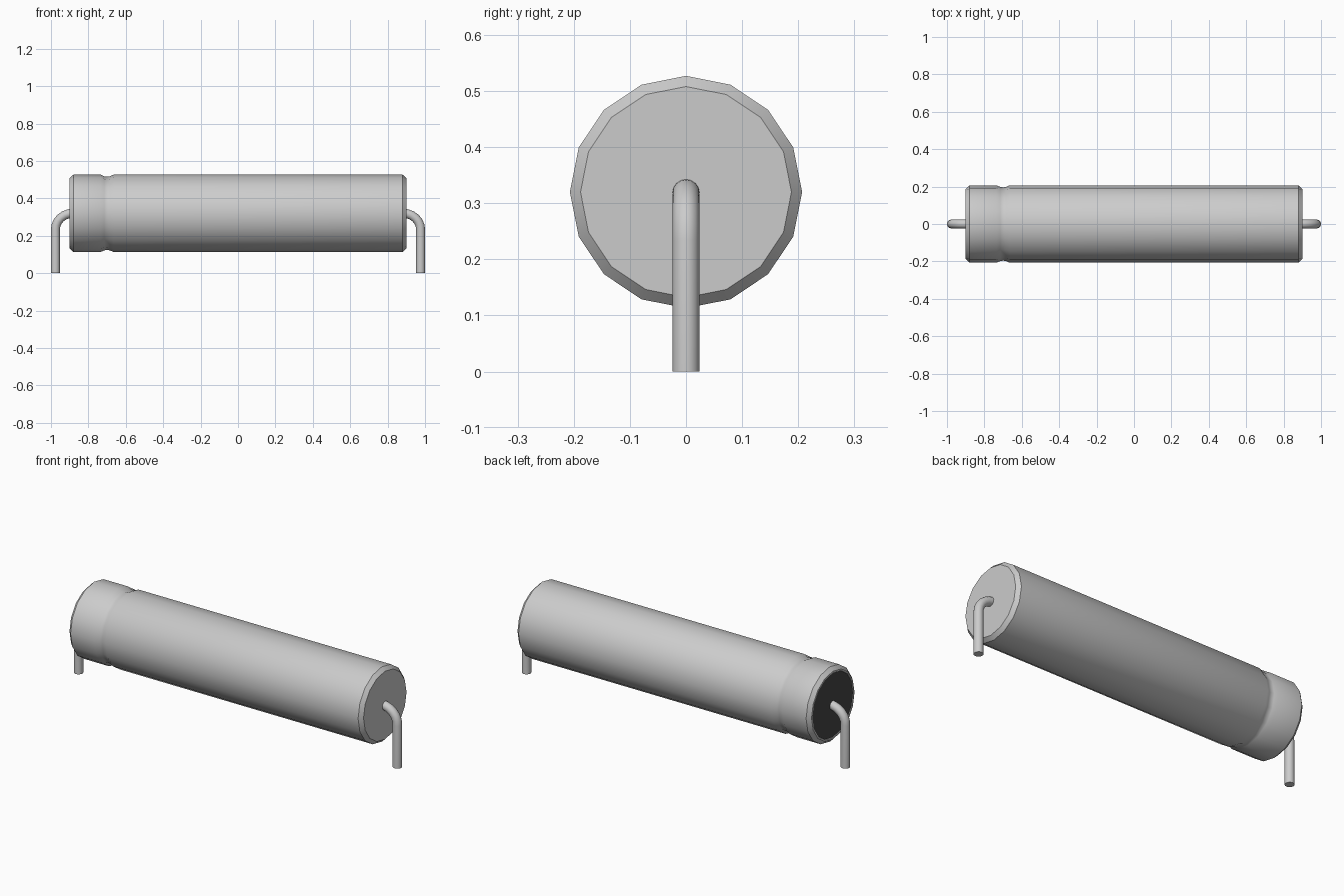
import bpy, bmesh, math
from mathutils import Vector

if "Cube" in bpy.data.objects:
    bpy.data.objects.remove(bpy.data.objects["Cube"], do_unlink=True)

AXIS_Z = 0.32      # height of the can's axis
SIDES = 16


def material(name, rgb):
    m = bpy.data.materials.new(name)
    m.use_nodes = True
    m.diffuse_color = (*rgb, 1)
    m.node_tree.nodes["Principled BSDF"].inputs["Base Color"].default_value = (*rgb, 1)
    return m


metal = material("light grey metal", (0.6, 0.6, 0.6))
rubber = material("dark rubber", (0.06, 0.06, 0.06))


def tube(name, rings, mats, cap_slots=(0, 0)):
    """Skin a list of vertex rings and close both ends."""
    bm = bmesh.new()
    loops = [[bm.verts.new(p) for p in ring] for ring in rings]
    n = len(loops[0])
    for a, b in zip(loops, loops[1:]):
        for i in range(n):
            j = (i + 1) % n
            bm.faces.new((a[i], a[j], b[j], b[i]))
    for loop, slot in zip((loops[0], loops[-1]), cap_slots):
        bm.faces.new(loop).material_index = slot
    bmesh.ops.recalc_face_normals(bm, faces=bm.faces)
    mesh = bpy.data.meshes.new(name)
    bm.to_mesh(mesh)
    bm.free()
    for m in mats:
        mesh.materials.append(m)
    obj = bpy.data.objects.new(name, mesh)
    bpy.context.collection.objects.link(obj)
    bpy.ops.object.select_all(action='DESELECT')
    obj.select_set(True)
    bpy.context.view_layer.objects.active = obj
    bpy.ops.object.shade_smooth_by_angle(angle=math.radians(35))
    return obj


# Can: lathed along x, bevelled ends, crimped groove, dark seal at one end
profile = [(-0.897, 0.178), (-0.90, 0.18), (-0.90, 0.188), (-0.88, 0.207),
           (-0.735, 0.207), (-0.715, 0.198), (-0.70, 0.196), (-0.685, 0.198),
           (-0.665, 0.207), (0.88, 0.207), (0.90, 0.188)]
can_rings = [[(x, r * math.sin(2 * math.pi * i / SIDES),
               AXIS_Z + r * math.cos(2 * math.pi * i / SIDES)) for i in range(SIDES)]
             for x, r in profile]
tube("can", can_rings, [metal, rubber], cap_slots=(1, 0))


# Wire leads: out of each end, then bent down to the ground
def lead(name, side, radius=0.024, sides=16, steps=6):
    path = [((0.976, 0.0), 0.0)]
    for k in range(steps + 1):
        a = math.pi / 2 * k / steps
        path.append(((0.88 + 0.096 * math.cos(a), 0.235 + 0.086 * math.sin(a)), a))
    rings = []
    for (x, z), a in path:
        out = Vector((side * math.cos(a), 0, math.sin(a)))
        across = Vector((0, 1, 0))
        centre = Vector((side * x, 0, z))
        rings.append([centre + radius * (out * math.cos(t) + across * math.sin(t))
                      for t in (2 * math.pi * i / sides for i in range(sides))])
    tube(name, rings, [metal])


lead("left_lead", 1)
lead("right_lead", -1)
